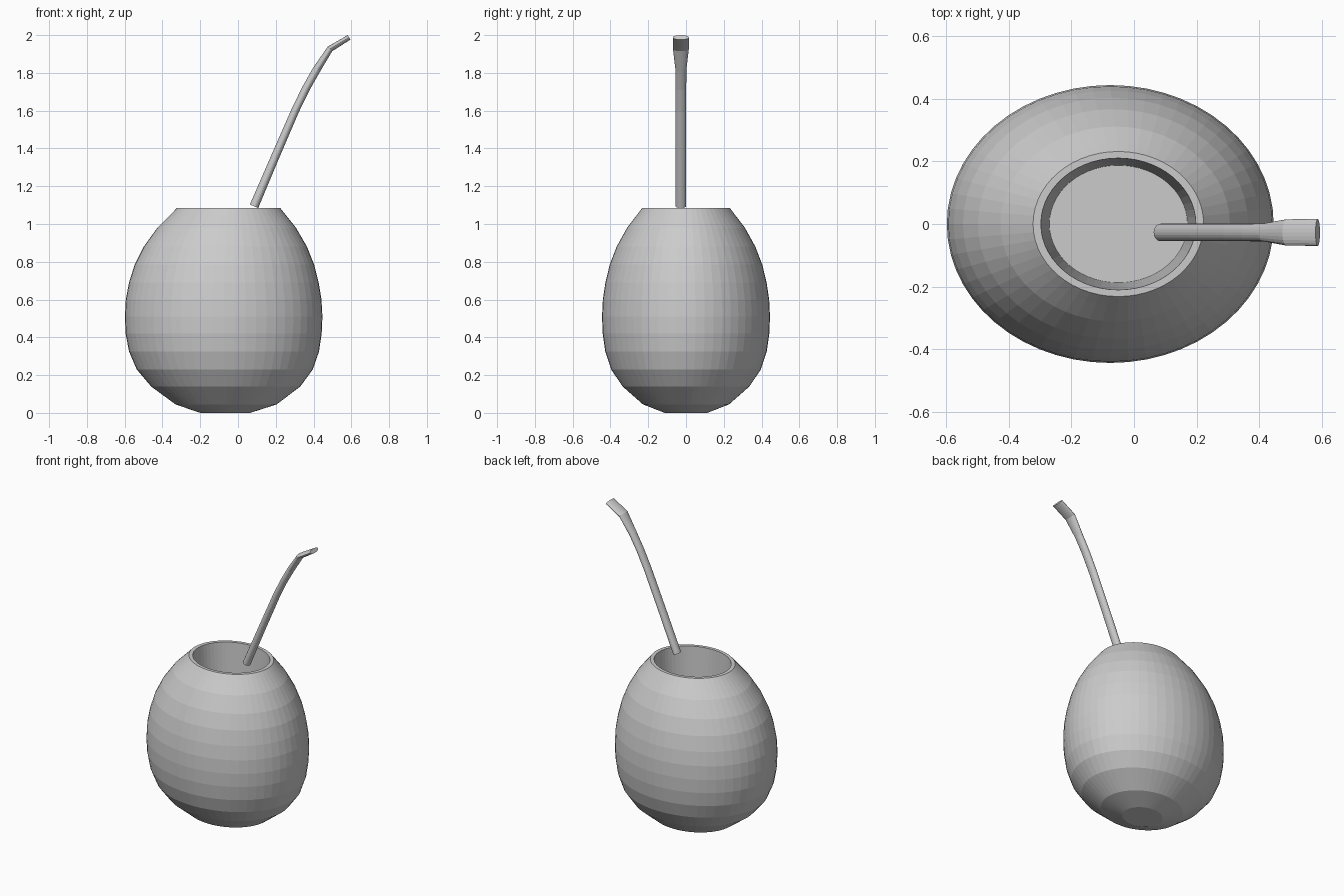
import bpy, bmesh, math
from mathutils import Vector

if "Cube" in bpy.data.objects:
    bpy.data.objects.remove(bpy.data.objects["Cube"])

clay = bpy.data.materials.new("light_grey")
clay.diffuse_color = (0.6, 0.6, 0.6, 1)
clay.use_nodes = True
clay.node_tree.nodes["Principled BSDF"].inputs["Base Color"].default_value = clay.diffuse_color


def loft(name, rings):
    """Skin a list of closed rings of points and cap both ends."""
    bm = bmesh.new()
    loops = [[bm.verts.new(p) for p in ring] for ring in rings]
    for a, b in zip(loops, loops[1:]):
        n = len(a)
        for i in range(n):
            j = (i + 1) % n
            bm.faces.new((a[i], a[j], b[j], b[i]))
    bm.faces.new(loops[0])
    bm.faces.new(loops[-1])
    bmesh.ops.recalc_face_normals(bm, faces=bm.faces)
    mesh = bpy.data.meshes.new(name)
    bm.to_mesh(mesh)
    bm.free()
    mesh.materials.append(clay)
    obj = bpy.data.objects.new(name, mesh)
    bpy.context.collection.objects.link(obj)
    return obj


def ellipse(center, u, v, n):
    return [center + u * math.cos(2 * math.pi * i / n) + v * math.sin(2 * math.pi * i / n)
            for i in range(n)]


# Gourd cup: (z, centre x, x radius), outside upwards, over the rim, then down the inside
profile = [
    (0.0, -0.068, 0.132), (0.045, -0.063, 0.268), (0.14, -0.065, 0.395),
    (0.23, -0.07, 0.466), (0.325, -0.074, 0.503), (0.42, -0.076, 0.519),
    (0.51, -0.076, 0.523), (0.60, -0.076, 0.518), (0.69, -0.075, 0.502),
    (0.785, -0.072, 0.475), (0.88, -0.067, 0.432), (0.98, -0.06, 0.367),
    (1.05, -0.053, 0.304), (1.085, -0.05, 0.273), (1.085, -0.05, 0.248),
    (0.60, -0.05, 0.221),
]
loft("gourd_cup", [ellipse(Vector((cx, 0, z)), Vector((r, 0, 0)), Vector((0, r * 0.85, 0)), 56)
                   for z, cx, r in profile])

# Drinking straw: (x, z, half width in y, half thickness), flattened at the mouthpiece
path = [
    (0.085, 1.094, 0.028, 0.024), (0.195, 1.352, 0.028, 0.022),
    (0.304, 1.603, 0.028, 0.021), (0.36, 1.718, 0.028, 0.021),
    (0.416, 1.817, 0.029, 0.021), (0.487, 1.927, 0.042, 0.017),
    (0.588, 1.988, 0.043, 0.014),
]
rings = []
for k, (x, z, w, t) in enumerate(path):
    a, b = path[max(k - 1, 0)], path[min(k + 1, len(path) - 1)]
    d = Vector((b[0] - a[0], 0, b[1] - a[1])).normalized()
    side = Vector((-d.z, 0, d.x))
    rings.append(ellipse(Vector((x, -0.027, z)), side * t, Vector((0, w, 0)), 20))
loft("drinking_straw", rings)
